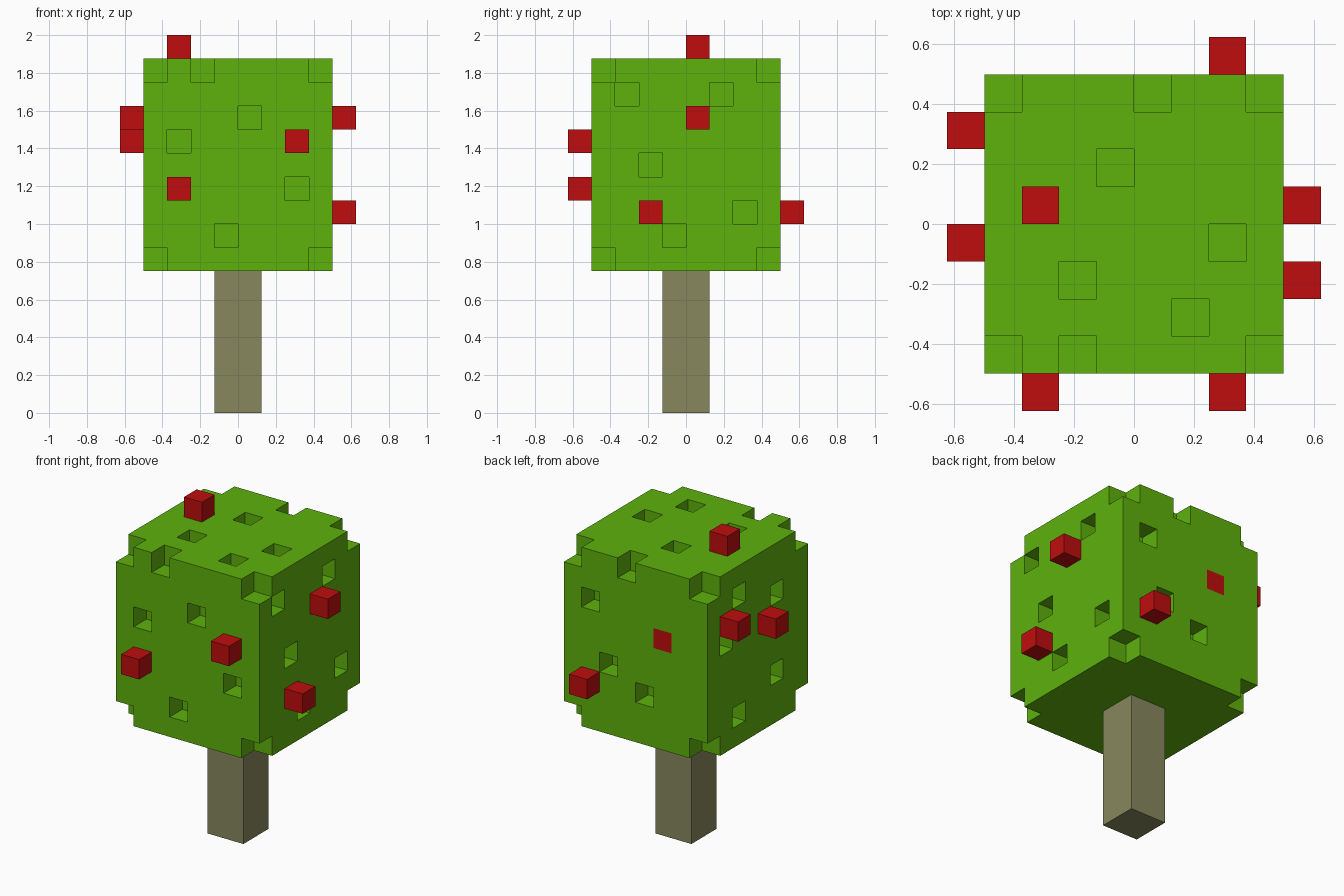
import bpy, bmesh
from mathutils import Vector

cube = bpy.data.objects.get("Cube")
if cube:
    bpy.data.objects.remove(cube, do_unlink=True)

S = 0.125                              # block size
NX, NY, NZ = 8, 8, 9                   # crown size in blocks
ORIGIN = Vector((-0.5, -0.5, 0.75))    # lower corner of the crown


def material(name, rgb):
    m = bpy.data.materials.new(name)
    m.use_nodes = True
    m.diffuse_color = (*rgb, 1)
    bsdf = m.node_tree.nodes["Principled BSDF"]
    bsdf.inputs["Base Color"].default_value = (*rgb, 1)
    bsdf.inputs["Roughness"].default_value = 0.9
    return m


leaf_green = material("leaf green", (0.114, 0.445, 0.004))
fruit_red = material("fruit red", (0.522, 0.004, 0.004))
bark = material("bark", (0.242, 0.242, 0.114))


def make_object(name, bm, mats):
    mesh = bpy.data.meshes.new(name)
    bm.to_mesh(mesh)
    bm.free()
    for m in mats:
        mesh.materials.append(m)
    ob = bpy.data.objects.new(name, mesh)
    bpy.context.collection.objects.link(ob)
    return ob


def box(name, centre, size, mat):
    bm = bmesh.new()
    bmesh.ops.create_cube(bm, size=1)
    bmesh.ops.scale(bm, vec=size, verts=bm.verts)
    ob = make_object(name, bm, [mat])
    ob.location = centre
    return ob


# Trunk
box("trunk", (0, 0, 0.375), (0.25, 0.25, 0.75), bark)

# Blocks missing from the crown: the eight corners, then pits on each side
pits = {(i, j, k) for i in (0, 7) for j in (0, 7) for k in (0, 8)}
pits |= {(i, 0, k) for i, k in ((4, 6), (1, 5), (6, 3), (3, 1))}                  # front
pits |= {(i, 7, k) for i, k in ((6, 6), (5, 3), (3, 2))}                          # back
pits |= {(7, j, k) for j, k in ((1, 7), (5, 7), (2, 4), (6, 2), (3, 1))}          # left
pits |= {(0, j, k) for j, k in ((5, 7), (2, 6), (6, 5), (2, 2), (5, 1))}          # right
pits |= {(i, j, 8) for i, j in ((2, 0), (4, 7), (3, 5), (6, 3), (2, 2), (5, 1))}  # top
sunken_fruit = (2, 7, 5)               # red block flush with the back

cells = {(i, j, k) for i in range(NX) for j in range(NY) for k in range(NZ)} - pits

# Crown: keep only the block faces that touch air
bm = bmesh.new()
for cell in cells:
    centre = Vector(cell) + Vector((0.5, 0.5, 0.5))
    for axis in range(3):
        for sign in (-1, 1):
            step = Vector((0, 0, 0))
            step[axis] = sign
            if tuple(int(c + s) for c, s in zip(cell, step)) in cells:
                continue
            u, v = Vector((0, 0, 0)), Vector((0, 0, 0))
            u[(axis + 1) % 3] = 0.5
            v[(axis + 2) % 3] = 0.5 * sign
            mid = centre + step * 0.5
            corners = (mid - u - v, mid + u - v, mid + u + v, mid - u + v)
            face = bm.faces.new([bm.verts.new(ORIGIN + c * S) for c in corners])
            face.material_index = 1 if cell == sunken_fruit else 0
bmesh.ops.remove_doubles(bm, verts=bm.verts, dist=0.001)
make_object("crown", bm, [leaf_green, fruit_red])

# Fruit: blocks standing one step outside the crown
fruit = {
    "front_fruit": [(6, -1, 5), (1, -1, 3)],
    "back_fruit": [(6, 8, 2)],
    "left_fruit": [(8, 4, 6), (8, 2, 2)],
    "right_fruit": [(-1, 6, 6), (-1, 3, 5)],
    "top_fruit": [(1, 4, 9)],
}
for name, spots in fruit.items():
    for n, spot in enumerate(spots, 1):
        centre = ORIGIN + (Vector(spot) + Vector((0.5, 0.5, 0.5))) * S
        box(f"{name}_{n}", centre, (S, S, S), fruit_red)
